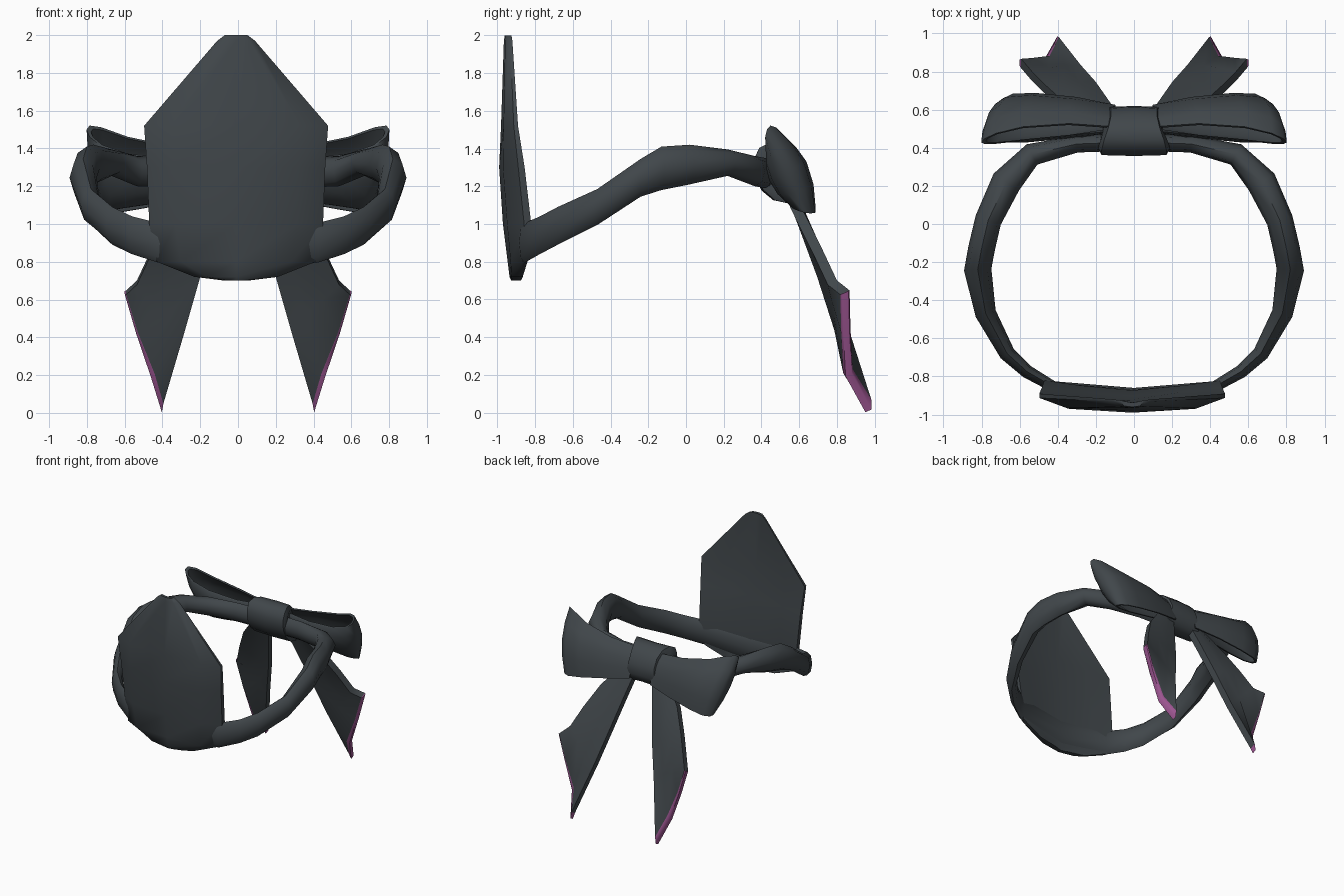
import bpy, bmesh, math
from mathutils import Vector as V

cube = bpy.data.objects.get("Cube")
if cube:
    bpy.data.objects.remove(cube, do_unlink=True)


def material(name, rgb):
    m = bpy.data.materials.new(name)
    m.use_nodes = True
    m.diffuse_color = (*rgb, 1)
    m.node_tree.nodes["Principled BSDF"].inputs["Base Color"].default_value = (*rgb, 1)
    return m


SLATE = material("dark slate", (0.052, 0.062, 0.069))
MAGENTA = material("magenta trim", (0.33, 0.09, 0.28))


def loft(name, rings, closed=False, trim=False, angle=50):
    """Skin equal-length point rings; cap the ends unless closed; trim colours the last band."""
    bm = bmesh.new()
    rows = [[bm.verts.new(p) for p in ring] for ring in rings]
    n = len(rows[0])
    pairs = list(zip(rows, rows[1:]))
    if closed:
        pairs.append((rows[-1], rows[0]))
    for a, b in pairs:
        for i in range(n):
            j = (i + 1) % n
            f = bm.faces.new((a[i], a[j], b[j], b[i]))
            f.material_index = int(trim and b is rows[-1])
    if not closed:
        bm.faces.new(rows[0])
        # the last ring is capped in strips so it may bend
        last = rows[-1]
        for i in range(n // 2 - 1):
            f = bm.faces.new((last[i], last[i + 1], last[n - 2 - i], last[n - 1 - i]))
            f.material_index = int(trim)
    bmesh.ops.recalc_face_normals(bm, faces=bm.faces)
    me = bpy.data.meshes.new(name)
    bm.to_mesh(me)
    bm.free()
    me.materials.append(SLATE)
    if trim:
        me.materials.append(MAGENTA)
    ob = bpy.data.objects.new(name, me)
    bpy.context.collection.objects.link(ob)
    bpy.ops.object.select_all(action='DESELECT')
    ob.select_set(True)
    bpy.context.view_layer.objects.active = ob
    bpy.ops.object.shade_smooth_by_angle(angle=math.radians(angle))


# Front plate: rows of height, half width, front y, back y at the edges
plate_rows = [(0.70, 0.06, -0.925, -0.875), (0.72, 0.22, -0.935, -0.865),
              (0.80, 0.42, -0.945, -0.84), (1.0, 0.46, -0.97, -0.82),
              (1.3, 0.472, -0.99, -0.855), (1.52, 0.487, -0.98, -0.89),
              (1.97, 0.10, -0.965, -0.92), (2.0, 0.06, -0.96, -0.925)]
rings = []
for z, w, f, b in plate_rows:
    edge = f + (b - f) * 0.75
    mid = f + (b - f) * 0.65
    xs = [(-w, edge), (-0.7 * w, f + (b - f) * 0.15), (0, f), (0.7 * w, f + (b - f) * 0.15),
          (w, edge), (w, b), (0.6 * w, (b + mid) / 2), (0, mid),
          (-0.6 * w, (b + mid) / 2), (-w, b)]
    rings.append([V((x - 0.01, y, z)) for x, y in xs])
loft("front_plate", rings)

# Head band: x, y, z, radial half size, vertical half size for one side
half = [(0, -0.89, 0.86, 0.03, 0.11), (0.42, -0.855, 0.90, 0.03, 0.105),
        (0.56, -0.775, 0.94, 0.035, 0.10), (0.665, -0.68, 0.99, 0.042, 0.10),
        (0.778, -0.47, 1.09, 0.055, 0.095),
        (0.82, -0.24, 1.245, 0.072, 0.10), (0.80, -0.13, 1.295, 0.07, 0.115),
        (0.765, 0.02, 1.315, 0.07, 0.105), (0.67, 0.22, 1.325, 0.08, 0.07),
        (0.535, 0.365, 1.28, 0.06, 0.08), (0.30, 0.42, 1.27, 0.045, 0.08),
        (0, 0.43, 1.27, 0.045, 0.08)]
path = half + [(-x, *rest) for x, *rest in half[-2:0:-1]]
rings = []
for i, (x, y, z, hr, hz) in enumerate(path):
    a, b = path[i - 1], path[(i + 1) % len(path)]
    out = V((b[1] - a[1], a[0] - b[0], 0)).normalized()
    ring = []
    for k in range(8):
        t = math.tau * k / 8
        ring.append(V((x, y, z)) + out * hr * math.cos(t) + V((0, 0, hz * math.sin(t))))
    rings.append(ring)
loft("head_band", rings, closed=True)

# The bow leans back: ACROSS runs down its width, FACE points up and back
ACROSS = V((0, 0.45, -0.89))
FACE = V((0, 0.89, 0.45))

# Bow knot, narrowing towards its back
rings = []
for x, d, n in [(-0.185, 0.13, 0.085), (-0.17, 0.17, 0.115), (0, 0.165, 0.125),
                (0.17, 0.17, 0.115), (0.185, 0.13, 0.085)]:
    rings.append([V((x * (1 - 0.3 * max(math.sin(t), 0)), 0.488, 1.27))
                  + ACROSS * d * math.cos(t) + FACE * n * math.sin(t)
                  for t in (math.tau * (k + 0.5) / 12 for k in range(12))])
loft("bow_knot", rings)

# Bow loops: a folded ribbon, open along both long edges, which curl towards each other
fold = [(0, -0.03), (0.35, -0.08), (0.7, -0.10), (0.9, -0.085), (0.98, -0.045), (1, 0),
        (0.98, 0.045), (0.9, 0.085), (0.7, 0.10), (0.35, 0.085), (0, 0.03)]
edges = (-1, -0.5, 0, 0.5, 1)


def loop_point(s, n, e, side):
    width = 0.10 + 0.14 * s ** 3 if e < 0 else 0.14 + 0.095 * s
    x = 0.10 + s * (0.665 - 0.05 * e - 0.025 * e * e)
    depth = n * (1 - 0.5 * e * e) - max(e, 0) * 0.02 * s
    return V((side * x, 0.54, 1.28)) + ACROSS * e * width * (1 + 1.7 * n) + FACE * depth


for label, side in (("left", 1), ("right", -1)):
    rings = []
    for i, (s, n) in enumerate(fold):
        a, b = fold[max(i - 1, 0)], fold[min(i + 1, len(fold) - 1)]
        off = V(((b[1] - a[1]), -(b[0] - a[0]) * 0.65)).normalized() * 0.011
        outer = (s + off.x / 0.65, n + off.y)
        inner = (s - off.x / 0.65, n - off.y)
        rings.append([loop_point(*outer, e, side) for e in edges]
                     + [loop_point(*inner, e, side) for e in reversed(edges)])
    loft(label + "_bow_loop", rings)

# Ribbon tails: outer and inner edge points of each row
tail_rows = [((0.20, 0.52, 1.22), (0.06, 0.52, 1.26)),
             ((0.36, 0.61, 1.03), (0.13, 0.62, 1.0)),
             ((0.46, 0.70, 0.85), (0.20, 0.72, 0.73)),
             ((0.535, 0.775, 0.69), (0.28, 0.81, 0.45))]
# Slanted ribbon end, bowed forward in the middle
tail_end = [V(p) for p in ((0.60, 0.845, 0.637), (0.54, 0.85, 0.43),
                           (0.462, 0.862, 0.20), (0.403, 0.967, 0.010))]
inset = [V(p) for p in ((-0.008, -0.003, 0), (-0.010, -0.003, 0.005),
                        (-0.020, -0.004, 0.02), (-0.008, -0.01, 0.05))]
lines = [[V(o).lerp(V(n), k / 3) + V((0, 0.008 if k in (1, 2) else 0, 0)) for k in range(4)]
         for o, n in tail_rows]
lines += [[p + q for p, q in zip(tail_end, inset)], tail_end]
for label, side in (("left", 1), ("right", -1)):
    rings = []
    for line in lines:
        thick = V((0, 0.91, 0.41)) * (0.018 if line is tail_end else 0.027)
        line = [V((side * p.x, p.y, p.z)) for p in line]
        rings.append([p + thick for p in line] + [p - thick for p in reversed(line)])
    loft(label + "_ribbon_tail", rings, trim=True)
